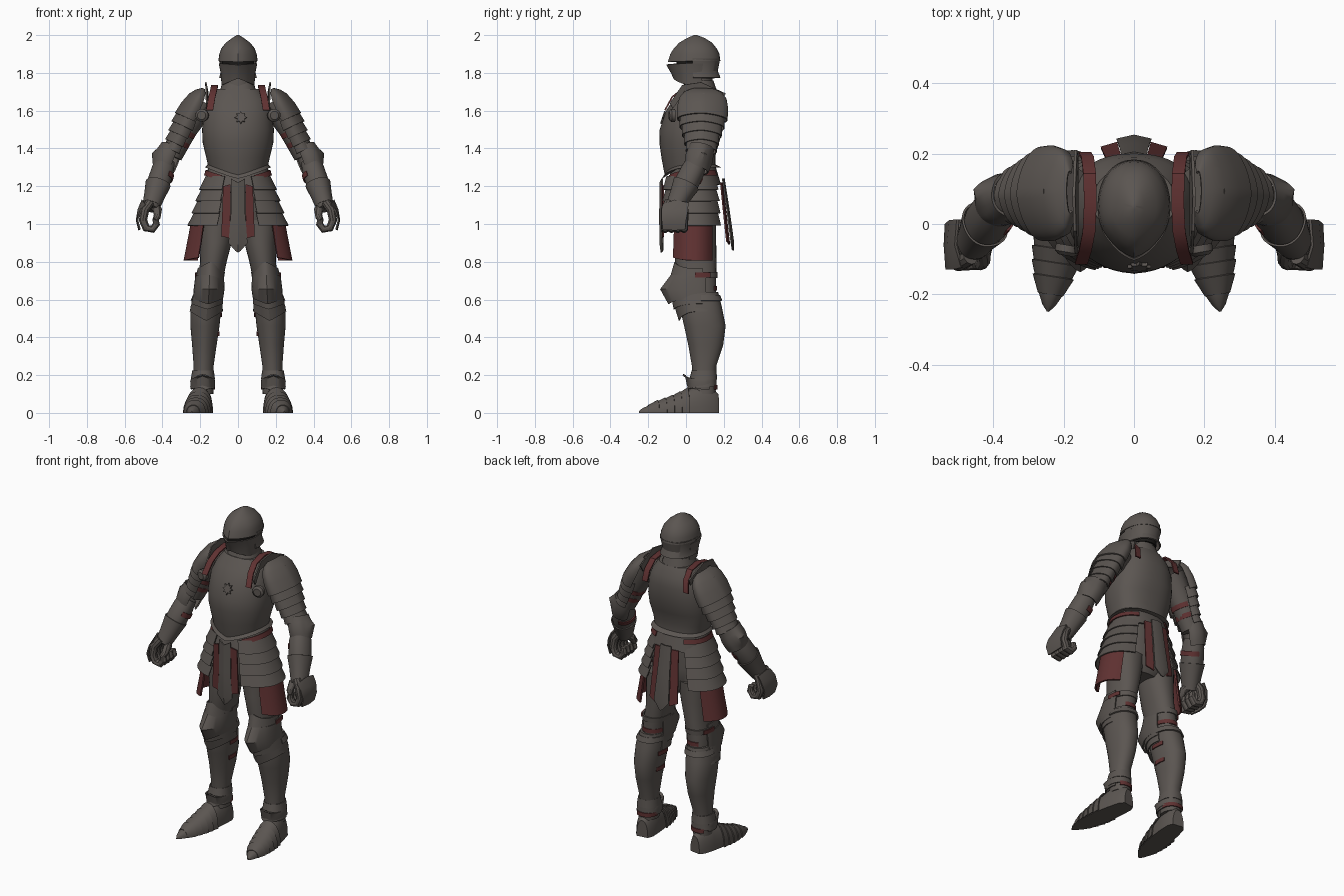
import bpy, math
from mathutils import Vector, Matrix


def material(name, rgb):
    m = bpy.data.materials.new(name)
    m.diffuse_color = (*rgb, 1)
    return m


STEEL = material("steel", (0.105, 0.092, 0.083))
RED = material("red leather", (0.115, 0.031, 0.031))
DARK = material("dark gap", (0.012, 0.011, 0.01))


def finish(name, verts, faces, mat, solid=0, mirror=False):
    me = bpy.data.meshes.new(name)
    me.from_pydata([tuple(v) for v in verts], [], faces)
    me.materials.append(mat)
    ob = bpy.data.objects.new(name, me)
    bpy.context.collection.objects.link(ob)
    if solid:
        s = ob.modifiers.new("thickness", 'SOLIDIFY')
        s.thickness, s.offset = solid, -1
    if mirror:
        ob.modifiers.new("mirror", 'MIRROR').use_mirror_merge = False
    return ob


def frame(p, q, out):
    """Local z runs from p to q, local front (-y) faces out."""
    p, q, out = Vector(p), Vector(q), Vector(out)
    z = (q - p).normalized()
    y = -(out - z * out.dot(z)).normalized()
    m = Matrix((y.cross(z), y, z)).transposed().to_4x4()
    return Matrix.Translation(p) @ m


def loft(name, secs, mat=STEEL, a0=-180, a1=180, solid=0, mirror=False, fr=None, e=0.9, n=32):
    """Sections: cx, cy, cz, half width, front depth, back depth, front dip, ridge."""
    secs = [tuple(s) + (0,) * (8 - len(s)) for s in secs]
    if secs[0][2] > secs[-1][2]:
        secs.reverse()
    full = a1 - a0 >= 360
    cols = n if full else n + 1
    verts, faces = [], []
    for cx, cy, cz, rx, rf, rb, dip, keel in secs:
        for i in range(cols):
            a = math.radians(a0 + (a1 - a0) * i / n)
            s, c = math.sin(a), math.cos(a)
            x = cx + rx * math.copysign(abs(s) ** e, s)
            y = cy - (rf if c > 0 else rb) * math.copysign(abs(c) ** e, c)
            z = cz
            if c > 0:
                y -= keel * max(0, 1 - 1.5 * abs(s))
                z -= dip * (1 - abs(s))
            v = Vector((x, y, z))
            verts.append(fr @ v if fr else v)
    for j in range(len(secs) - 1):
        for i in range(n):
            k = (i + 1) % cols
            faces.append((j * cols + i, j * cols + k, (j + 1) * cols + k, (j + 1) * cols + i))
    if full and not solid:
        faces.append(tuple(reversed(range(cols))))
        faces.append(tuple(range(len(verts) - cols, len(verts))))
    return finish(name, verts, faces, mat, solid, mirror)


def lames(name, secs, flare=0.01, lap=0.012, solid=0.006, **kw):
    """Overlapping bands, one between each pair of sections."""
    for i, (a, b) in enumerate(zip(secs, secs[1:])):
        b = list(b)
        b[2] += math.copysign(lap, b[2] - a[2])
        for k in (3, 4, 5):
            b[k] += flare if b[k] else 0
        loft(f"{name}_{i + 1}", [a, b], solid=solid, **kw)


def pipe(name, pts, radii, mat=STEEL, n=16):
    pts = [Vector(p) for p in pts]
    verts, faces = [], []
    for j, p in enumerate(pts):
        d = pts[min(j + 1, len(pts) - 1)] - pts[max(j - 1, 0)]
        f = frame(p, p + d, (0.05, -1, 0.02))
        for i in range(n):
            a = 2 * math.pi * i / n
            verts.append(f @ Vector((radii[j] * math.sin(a), -radii[j] * math.cos(a), 0)))
    for j in range(len(pts) - 1):
        for i in range(n):
            k = (i + 1) % n
            faces.append((j * n + i, j * n + k, (j + 1) * n + k, (j + 1) * n + i))
    faces.append(tuple(reversed(range(n))))
    faces.append(tuple(range(len(verts) - n, len(verts))))
    return finish(name, verts, faces, mat, 0, True)


def sheet(name, rows, mat=STEEL, solid=0.008, mirror=True):
    c = len(rows[0])
    faces = [(j * c + i, j * c + i + 1, (j + 1) * c + i + 1, (j + 1) * c + i)
             for j in range(len(rows) - 1) for i in range(c - 1)]
    return finish(name, [p for r in rows for p in r], faces, mat, solid, mirror)


# Helmet: ridged skull, nape guard, bevor, dark eye slit
loft("helmet_skull", [(0, .05, 2.0, .006, .008, .008), (0, .05, 1.985, .03, .043, .048), (0, .05, 1.96, .064, .078, .088, 0, .008),
     (0, .05, 1.93, .088, .1, .112, 0, .014), (0, .05, 1.90, .099, .113, .127, 0, .02), (0, .05, 1.862, .104, .122, .132, .004, .024)], e=.95)
loft("helmet_nape", [(0, .05, 1.875, .103, .14, .131), (0, .05, 1.81, .09, .12, .118), (0, .05, 1.775, .1, .12, .133)],
     a0=85, a1=275, solid=.008)
loft("helmet_bevor", [(0, .04, 1.85, .102, .12, .14, .008, .024), (0, .04, 1.80, .092, .1, .12, 0, .02),
     (0, .045, 1.735, .087, .095, .11, -.035, .016)], a0=-110, a1=110, solid=.007, e=.95)
loft("helmet_slit", [(0, .05, 1.9, .088, .108, .11), (0, .05, 1.77, .08, .085, .1)], DARK)
loft("neck", [(0, .06, 1.79, .07, .065, .08), (0, .06, 1.62, .08, .08, .08)])
lames("gorget", [(0, .06, 1.76, .08, .07, .085, .03), (0, .06, 1.72, .09, .085, .098, .035), (0, .06, 1.675, .115, .115, .115, .02)],
      flare=.005)

# Cuirass, waist lame, belt
loft("cuirass", [(0, .06, 1.715, .115, .08, .1), (0, .055, 1.66, .155, .12, .135), (0, .05, 1.60, .18, .15, .15, 0, .006),
     (0, .045, 1.50, .19, .172, .15, 0, .012), (0, .045, 1.43, .187, .174, .13, 0, .012), (0, .04, 1.36, .17, .158, .115, .02, .01),
     (0, .04, 1.315, .16, .145, .115, .055, .008), (0, .04, 1.30, .174, .158, .145, .06, .008)], e=.85, n=48)
loft("waist_lame", [(0, .04, 1.31, .155, .125, .115, .05), (0, .04, 1.21, .18, .15, .145, .05)], solid=.008)
loft("belt", [(0, .04, 1.285, .172, .144, .132, .05), (0, .04, 1.258, .18, .15, .14, .05)], RED, a0=28, a1=150, solid=.006, mirror=True)
loft("hips", [(0, .04, 1.28, .15, .12, .115), (0, .04, 1.1, .18, .12, .125), (0, .045, .97, .17, .1, .11), (0, .05, .93, .09, .07, .08)])
star = [(.015 + r * math.sin(t), -.126 + .33 * r * math.cos(t), 1.565 + r * math.cos(t))
        for i in range(16) for r, t in [((.033, .02)[i % 2], i * math.pi / 8)]]
finish("chest_rosette", star, [tuple(reversed(range(16)))], STEEL, .009)

# Shoulder straps and upright flanges
path = [(.15, -.108, 1.6), (.138, -.07, 1.67), (.128, -.02, 1.71), (.124, .06, 1.728), (.126, .14, 1.715), (.132, .185, 1.665), (.14, .197, 1.6)]
sheet("shoulder_strap", [[(x - .018, y, z) for x, y, z in path], [(x + .018, y, z) for x, y, z in path]], RED)
sheet("shoulder_flange", [[(.17, -.07, 1.61), (.165, -.02, 1.68), (.165, .08, 1.70), (.165, .19, 1.65)],
      [(.168, -.085, 1.64), (.172, -.02, 1.735), (.175, .08, 1.75), (.17, .21, 1.69)]])

# Arms
pipe("upper_arm", [(.19, .09, 1.65), (.285, .085, 1.5), (.35, .08, 1.36)], [.08, .068, .055])
S = frame((.355, .08, 1.36), (.20, .09, 1.68), (1, 0, .4))
loft("pauldron", [(0, 0, .395, .06, .01, .02), (0, 0, .375, .1, .034, .05), (0, 0, .34, .125, .053, .07, 0, .004),
     (0, 0, .28, .136, .068, .08, 0, .006), (0, 0, .215, .134, .075, .08, 0, .006)], a0=-115, a1=115, solid=.008, fr=S, mirror=True, e=1.05)
lames("arm_lame", [(0, 0, .235, .118, .065, .07, 0, .006), (0, 0, .18, .107, .06, .07, 0, .006), (0, 0, .13, .093, .054, .06, 0, .006),
      (0, 0, .08, .079, .048, .055, 0, .006), (0, 0, .04, .07, .044, .05, 0, .004)], flare=.013, fr=S, a0=-125, a1=125, mirror=True, e=1.05)
loft("besagew", [(0, 0, 0, .034, .034, .034), (0, 0, .02, .034, .034, .034), (0, 0, .03, .022, .022, .022)], e=1, mirror=True,
     fr=frame((.188, -.06, 1.575), (.195, -.1, 1.575), (0, 0, 1)))
E = frame((.395, .055, 1.285), (.345, .085, 1.415), (1, .3, .2))
loft("elbow_cop", [(0, 0, 0, .064, .058, .055), (0, 0, .03, .07, .063, .06, 0, .012), (0, 0, .07, .075, .066, .06, 0, .028),
     (0, 0, .1, .07, .063, .06, 0, .012), (0, 0, .135, .066, .06, .055)], a0=-140, a1=140, solid=.008, fr=E, mirror=True)
W = frame((.458, -.055, 1.10), (.385, .06, 1.33), (1, -.3, .2))
loft("vambrace", [(0, 0, -.02, .045, .042, .042), (0, 0, .05, .052, .05, .05), (0, 0, .14, .064, .06, .06), (0, 0, .22, .062, .058, .058),
     (0, 0, .27, .05, .05, .05)], fr=W, mirror=True)
loft("gauntlet_cuff", [(0, 0, 0, .05, .047, .047), (0, 0, .06, .058, .055, .055), (0, 0, .13, .072, .067, .065)],
     solid=.006, fr=W, mirror=True)
for nm, fr, z, r in (("upper_arm_strap", S, .13, .07), ("lower_arm_strap", S, .07, .064), ("forearm_strap", W, .17, .067)):
    loft(nm, [(0, 0, z, r, r, r), (0, 0, z + .028, r, r, r)], RED, a0=110, a1=250, solid=.006, fr=fr, mirror=True)

# Gripping fists: hand plate, four curled fingers and a thumb
sheet("hand_plate", [[(.497, .012, 1.11), (.518, .01, 1.07), (.53, .0, 1.02), (.518, -.005, .972)],
      [(.503, -.06, 1.125), (.524, -.06, 1.075), (.533, -.06, 1.02), (.52, -.06, .968)],
      [(.485, -.122, 1.1), (.512, -.128, 1.07), (.528, -.128, 1.02), (.515, -.122, .972)]])
for i in range(4):
    y = -.11 + i * .033
    pipe(f"finger_{i + 1}", [(.465, y * .7 - .015, 1.115), (.493, y, 1.075), (.503, y, 1.02), (.486, y, .978), (.452, y, .972), (.432, y, 1.0),
         (.437, y, 1.03)], [.024, .024, .023, .022, .021, .02, .016], n=10)
pipe("thumb", [(.45, -.04, 1.1), (.425, -.075, 1.075), (.428, -.105, 1.04), (.44, -.12, 1.02)], [.026, .023, .02, .014], n=10)

# Skirt: tasset lames, hanging tails, red side panels
lames("tasset_lame", [(0, .035, 1.255, .17, .148, .133), (0, .035, 1.195, .188, .15, .138), (0, .035, 1.135, .208, .153, .146),
      (0, .035, 1.07, .228, .157, .15), (0, .035, 1.005, .25, .16, .153)], flare=.018, a0=22, a1=150, mirror=True)
loft("side_panel", [(0, .04, 1.03, .245, .14, .14), (0, .04, .9, .27, .145, .14), (0, .04, .808, .288, .15, .142, -.05)], RED,
     a0=45, a1=133, solid=.01, mirror=True)
sheet("front_tail", [[(-.036, -.122, 1.24), (0, -.132, 1.22), (.036, -.122, 1.24)], [(-.036, -.122, 1.05), (0, -.134, 1.05), (.036, -.122, 1.05)],
      [(-.048, -.12, .9), (0, -.133, .9), (.048, -.12, .9)], [(-.012, -.12, .86), (0, -.126, .85), (.012, -.12, .86)]], mirror=False)
sheet("front_strap", [[(.04, -.122, 1.21), (.078, -.116, 1.2)], [(.04, -.12, 1.05), (.083, -.116, 1.05)], [(.045, -.12, .925), (.088, -.116, .935)]], RED)
sheet("back_tail", [[(.035, .19, 1.24), (0, .197, 1.24), (-.035, .19, 1.24)], [(.04, .213, 1.08), (0, .222, 1.08), (-.04, .213, 1.08)],
      [(.048, .235, .91), (0, .246, .91), (-.048, .235, .91)], [(.01, .242, .865), (0, .246, .86), (-.01, .242, .865)]], mirror=False)
sheet("back_strap", [[(.078, .18, 1.22), (.035, .187, 1.22)], [(.085, .194, 1.08), (.04, .204, 1.08)], [(.093, .212, .91), (.046, .226, .89)]], RED)

# Legs
loft("cuisse", [(.11, .05, 1.02, .1, .105, .11), (.118, .05, .9, .084, .102, .11, 0, .006), (.13, .055, .8, .07, .108, .106, 0, .006),
     (.148, .06, .7, .067, .1, .1), (.155, .07, .62, .063, .09, .09)], mirror=True)
loft("greave", [(.16, .08, .64, .068, .1, .09), (.17, .08, .56, .082, .105, .11, 0, .008), (.175, .09, .46, .077, .09, .12, 0, .01),
     (.178, .095, .36, .065, .073, .102, 0, .01), (.182, .095, .25, .053, .058, .066, 0, .006), (.185, .095, .1, .054, .06, .062)], mirror=True)
loft("knee_top_plate", [(.146, .06, .765, .068, .115, .1, -.035, .006), (.15, .06, .69, .077, .14, .1, 0, .012)],
     a0=-105, a1=105, solid=.008, mirror=True)
loft("knee_cop", [(.15, .06, .725, .076, .125, .1, -.01, .012), (.153, .06, .655, .082, .165, .1, 0, .032),
     (.158, .06, .605, .079, .135, .1, .03, .018)], a0=-115, a1=115, solid=.008, mirror=True)
lames("knee_lower_lame", [(.158, .065, .635, .077, .135, .1, .01, .01), (.163, .07, .59, .08, .12, .1, .03, .01),
      (.168, .075, .55, .083, .1, .1, .05, .008)], flare=.005, a0=-110, a1=110, mirror=True)
loft("calf_rim", [(.16, .08, .625, .078, .11, .1), (.165, .08, .595, .086, .11, .112)], a0=90, a1=270, solid=.008, mirror=True)
loft("thigh_rim", [(.145, .06, .745, .076, .11, .108), (.147, .06, .715, .073, .11, .106)], a0=85, a1=275, solid=.008, mirror=True)

# Small red leg straps, mostly on the inner and rear sides
for nm, x, y, z, rx, r, a, b in (("knee_strap", .153, .06, .66, .07, .105, 150, 265), ("thigh_strap", .148, .06, .73, .08, .115, 85, 125),
                                 ("upper_calf_strap", .172, .085, .52, .087, .11, 245, 285), ("lower_calf_strap", .176, .09, .42, .077, .1, 245, 285),
                                 ("ankle_strap", .186, .095, .135, .064, .073, 140, 265)):
    loft(nm, [(x, y, z + .012, rx, r, r), (x, y, z - .012, rx, r, r)], RED, a0=a, a1=b, n=16, solid=.006, mirror=True)

# Feet: pointed shoes with overlapping plates and an ankle flare
F = frame((.18, .17, 0), (.245, -.25, 0), (0, 0, 1))
loft("shoe", [(0, 0, 0, .035, .1, 0), (0, 0, .03, .052, .135, 0), (0, 0, .1, .06, .15, 0), (0, 0, .18, .063, .115, 0), (0, 0, .25, .06, .084, 0),
     (0, 0, .31, .052, .062, 0), (0, 0, .37, .036, .04, 0), (0, 0, .405, .019, .025, 0), (0, 0, .424, .003, .01, 0)], fr=F, mirror=True)
lames("shoe_lame", [(0, 0, .375, .036, .042, 0), (0, 0, .33, .051, .06, 0), (0, 0, .29, .06, .073, 0), (0, 0, .25, .066, .088, 0),
      (0, 0, .21, .068, .106, 0), (0, 0, .17, .066, .126, 0)], flare=.008, lap=.006, fr=F, a0=-90, a1=90, mirror=True)
loft("ankle_flare", [(.187, .09, .125, .063, .085, .065, -.02), (.187, .09, .165, .066, .095, .068, -.03), (.187, .09, .18, .062, .108, .066, -.02)],
     a0=-120, a1=120, solid=.007, mirror=True)
lames("ankle_lame", [(.185, .095, .225, .057, .065, .066), (.186, .095, .19, .06, .075, .066, .01), (.187, .095, .15, .062, .088, .064, .02)],
      flare=.004, mirror=True)

# Apply modifiers and smooth, keeping hard edges
bpy.ops.object.select_all(action='SELECT')
bpy.context.view_layer.objects.active = bpy.context.selected_objects[0]
bpy.ops.object.convert(target='MESH')
bpy.ops.object.shade_smooth_by_angle(angle=math.radians(32))
